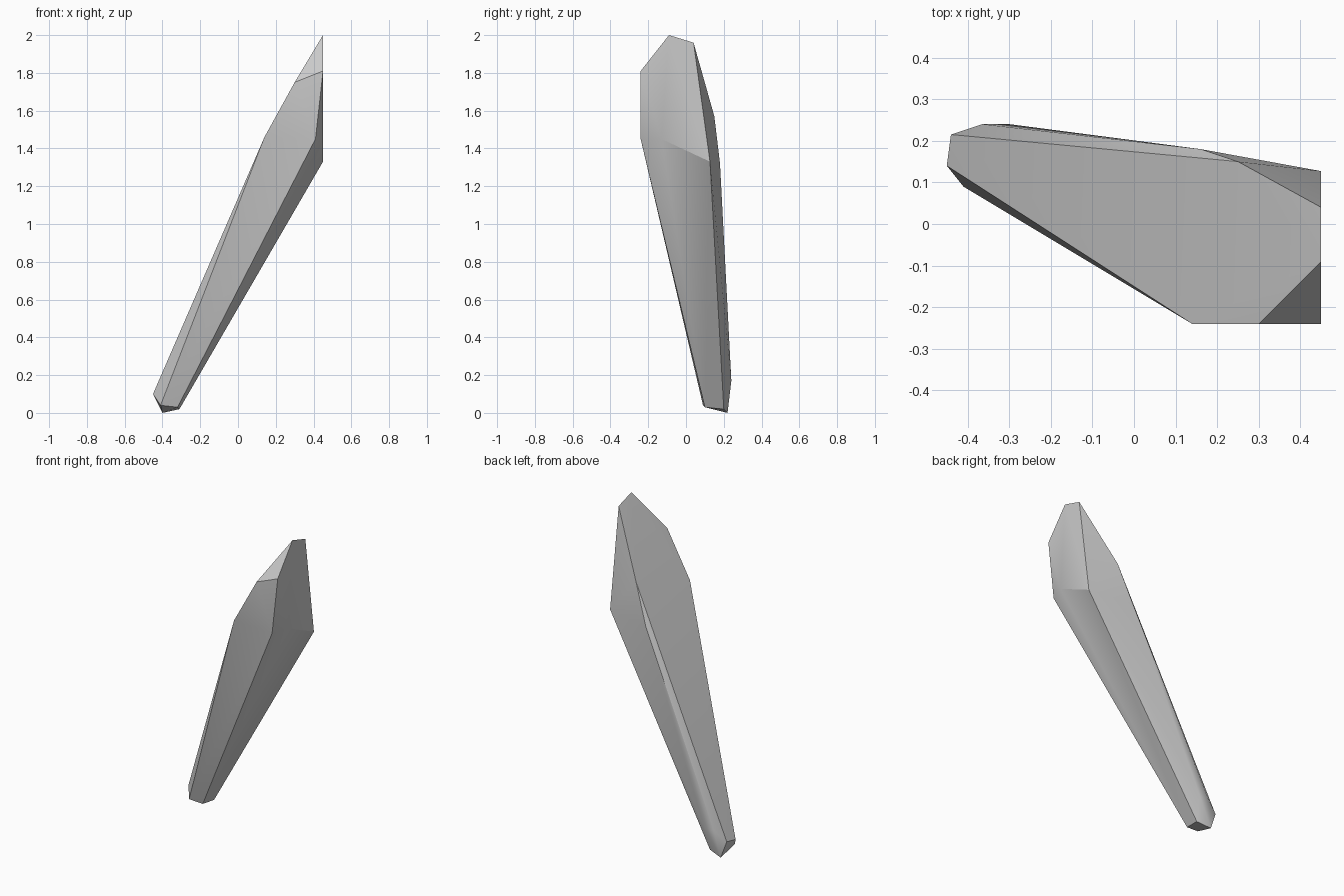
import bpy
import bmesh
import math

# Remove the default object only
default = bpy.data.objects.get("Cube")
if default:
    bpy.data.objects.remove(default, do_unlink=True)


def make_material(name, color):
    material = bpy.data.materials.new(name)
    material.use_nodes = True
    material.diffuse_color = color
    material.node_tree.nodes["Principled BSDF"].inputs["Base Color"].default_value = color
    return material


def hull_object(name, sections, material, crease_degrees):
    """Wrap a tight convex skin around the given cross-section corners."""
    bm = bmesh.new()
    for section in sections:
        for corner in section:
            bm.verts.new(corner)
    result = bmesh.ops.convex_hull(bm, input=bm.verts[:])
    loose = {v for key in ("geom_interior", "geom_unused") for v in result[key]
             if isinstance(v, bmesh.types.BMVert) and not v.link_faces}
    bmesh.ops.delete(bm, geom=list(loose), context='VERTS')
    # Merge flat triangles into clean facets
    bmesh.ops.dissolve_limit(bm, angle_limit=math.radians(1),
                             verts=bm.verts[:], edges=bm.edges[:])
    bmesh.ops.recalc_face_normals(bm, faces=bm.faces[:])
    mesh = bpy.data.meshes.new(name)
    bm.to_mesh(mesh)
    bm.free()
    mesh.materials.append(material)
    obj = bpy.data.objects.new(name, mesh)
    bpy.context.collection.objects.link(obj)
    bpy.ops.object.select_all(action='DESELECT')
    obj.select_set(True)
    bpy.context.view_layer.objects.active = obj
    bpy.ops.object.shade_smooth_by_angle(angle=math.radians(crease_degrees))
    return obj


# Narrow chipped foot
foot = [(-.4, .22, 0), (-.31, .2, .02), (-.32, .1, .03), (-.41, .09, .04)]
ankle = [(-.45, .14, .1), (-.44, .215, .11), (-.365, .24, .17), (-.3, .24, .17)]

# Broad shoulder where the shaft is widest
shoulder = [(.14, -.24, 1.46), (.41, -.24, 1.45), (.45, -.13, 1.45),
            (.45, .127, 1.33), (.16, .18, 1.32), (.25, .15, 1.57)]

# Slanted tip, cut flat on the front and left sides
tip = [(.3, -.24, 1.75), (.45, -.24, 1.81), (.45, -.09, 2), (.45, .04, 1.96)]

stone_grey = make_material("stone_grey", (.6, .6, .6, 1))
hull_object("stone_shard", [foot, ankle, shoulder, tip], stone_grey, 30)
